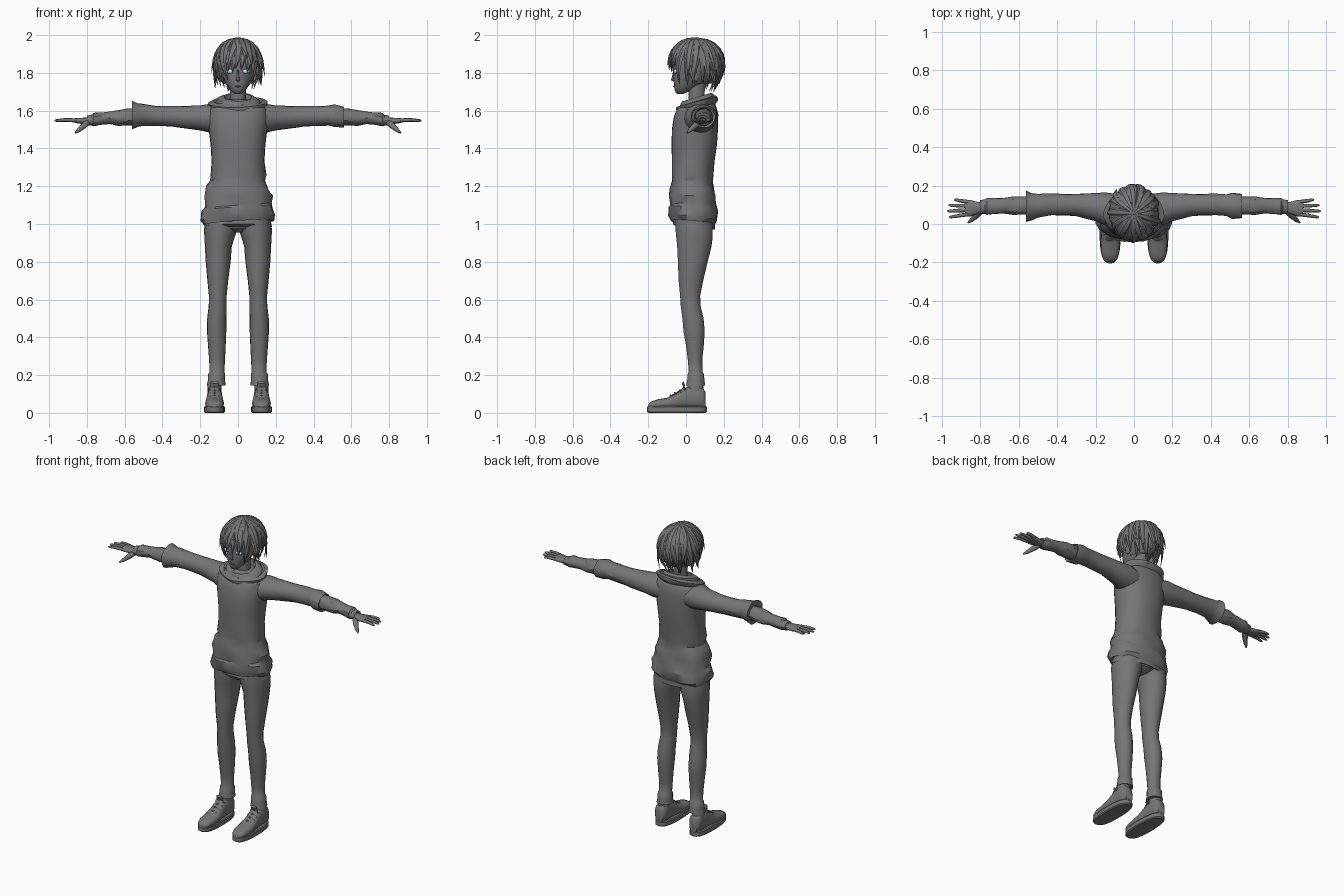
import bpy, bmesh, math, random
from mathutils import Vector as V

random.seed(4)


def colour(name, rgb):
    m = bpy.data.materials.new(name)
    m.diffuse_color = (*rgb, 1)
    return m


dark = colour("dark_grey", (.18, .18, .18))
glow = colour("pale_blue", (.55, .78, 1))


def loft(name, tubes, n=16, p=2.0, angle=40, mat=dark):
    """Skin each tube, a list of rings (centre, u axis, v axis, ripple)."""
    bm = bmesh.new()
    for rings in tubes:
        prev = first = None
        for i, (c, u, v, *amp) in enumerate(rings):
            loop = []
            for k in range(n):
                a = 2 * math.pi * k / n
                ca, sa = math.cos(a), math.sin(a)
                x = math.copysign(abs(ca) ** (2 / p), ca)
                y = math.copysign(abs(sa) ** (2 / p), sa)
                r = 1 + (amp[0] * math.sin(5 * a + 1.7 * i) if amp else 0)
                loop.append(bm.verts.new(V(c) + r * (V(u) * x + V(v) * y)))
            if prev:
                for k in range(n):
                    j = (k + 1) % n
                    bm.faces.new((prev[k], prev[j], loop[j], loop[k]))
            else:
                first = loop
            prev = loop
        bm.faces.new(first[::-1])
        bm.faces.new(prev)
    bmesh.ops.recalc_face_normals(bm, faces=bm.faces)
    return finish(name, bm, angle, mat)


def finish(name, bm, angle=40, mat=dark):
    me = bpy.data.meshes.new(name)
    bm.to_mesh(me)
    bm.free()
    ob = bpy.data.objects.new(name, me)
    bpy.context.collection.objects.link(ob)
    me.materials.append(mat)
    bpy.ops.object.select_all(action='DESELECT')
    ob.select_set(True)
    bpy.context.view_layer.objects.active = ob
    bpy.ops.object.shade_smooth_by_angle(angle=math.radians(angle))
    return ob


def blob(name, c, r, mat=dark):
    bm = bmesh.new()
    bmesh.ops.create_uvsphere(bm, u_segments=12, v_segments=8, radius=1)
    for v in bm.verts:
        v.co = V(c) + V((v.co.x * r[0], v.co.y * r[1], v.co.z * r[2]))
    return finish(name, bm, 60, mat)


def zring(z, cx, cy, rx, ry, amp=0, tu=0, tv=0):
    return ((cx, cy, z), (rx, 0, tu), (0, ry, tv), amp)


def xring(s, x, y, z, ry, rz, amp=0):
    return ((s * x, y, z), (0, ry, 0), (0, 0, rz), amp)


def pipe(pts, radii):
    """Rings of a round tapering tube along a path."""
    pts = [V(q) for q in pts]
    out = []
    for i, q in enumerate(pts):
        t = (pts[min(i + 1, len(pts) - 1)] - pts[max(i - 1, 0)]).normalized()
        u = t.cross(V((0, 0, 1)) if abs(t.z) < .9 else V((0, 1, 0))).normalized()
        out.append((q, u * radii[i], t.cross(u) * radii[i]))
    return out


# hooded top with a baggy, rippled hem
loft("sweater_body", [[
    zring(1.04, 0, .04, .15, .10), zring(1.005, 0, .035, .185, .115, .04, .012, -.012),
    zring(1.03, 0, .038, .196, .128, .04, .012, -.015),
    zring(1.08, 0, .038, .187, .130, .04, .01, -.01),
    zring(1.10, 0, .036, .176, .122, .03, .012), zring(1.15, 0, .034, .180, .122, .04),
    zring(1.19, 0, .033, .165, .116, .04, -.012), zring(1.23, 0, .032, .145, .108, .03),
    zring(1.26, 0, .034, .148, .110, .025), zring(1.33, 0, .038, .140, .113),
    zring(1.42, 0, .044, .145, .120), zring(1.50, 0, .047, .155, .122),
    zring(1.57, 0, .052, .165, .116), zring(1.61, 0, .058, .158, .105),
    zring(1.635, 0, .065, .125, .09), zring(1.66, 0, .07, .07, .06)]], 28, 2.3, 28)
loft("undershirt_hem", [[zring(1.06, 0, .045, .16, .105),
                         zring(.985, 0, .042, .178, .112, .015, 0, -.015),
                         zring(.985, 0, .042, .14, .09)]], 24, 2.3)
loft("trouser_seat", [[zring(.955, 0, .045, .03, .06), zring(.975, 0, .045, .09, .09),
                       zring(1.06, 0, .043, .15, .10)]], 20)

# lowered hood gathered round the neck, dipping at the front
loft("hood", [[
    zring(1.60, 0, .058, .120, .095, 0, 0, .03), zring(1.625, 0, .060, .150, .110, .02, 0, .03),
    zring(1.645, 0, .060, .158, .110, .03, .004, .028), zring(1.652, 0, .060, .130, .098, .02, 0, .028),
    zring(1.643, 0, .060, .118, .092, 0, 0, .028), zring(1.66, 0, .062, .110, .090, .03, -.004, .024),
    zring(1.672, 0, .06, .085, .077, .03, 0, .022), zring(1.672, 0, .06, .072, .065, 0, 0, .02),
    zring(1.64, 0, .06, .055, .052)]], 28, 2, 35)

# sleeves: the two open ends differ slightly
ends = {-1: [(.50, .095, 1.578, .062, .058), (.53, .09, 1.575, .07, .062, .03),
             (.56, .09, 1.575, .081, .075, .03)],
        1: [(.48, .098, 1.574, .056, .053), (.51, .095, 1.572, .068, .060, .03),
            (.56, .092, 1.565, .063, .055, .03)]}
for s in (-1, 1):
    side = "left" if s > 0 else "right"
    shared = [(.08, .065, 1.555, .09, .075), (.15, .078, 1.56, .086, .076),
              (.20, .088, 1.562, .073, .066, .01), (.30, .10, 1.566, .058, .058, .03),
              (.36, .10, 1.57, .056, .054, .03), (.43, .10, 1.572, .056, .053, .04)]
    cuff = [(.555, .093, 1.568, .05, .046), (.52, .093, 1.568, .04, .04)]
    loft(side + "_sleeve", [[xring(s, *q) for q in shared + ends[s] + cuff]], 16, 2, 30)
    loft(side + "_forearm", [[xring(s, *q) for q in [
        (.50, .094, 1.568, .044, .042), (.58, .094, 1.567, .047, .045, .04),
        (.63, .096, 1.562, .048, .043, .05), (.68, .096, 1.562, .04, .033, .04),
        (.73, .093, 1.557, .042, .033, .05), (.765, .09, 1.553, .044, .036, .03),
        (.775, .09, 1.55, .038, .029), (.80, .088, 1.548, .036, .027),
        (.795, .088, 1.548, .025, .018)]]], 14, 2, 30)
    loft(side + "_palm", [[xring(s, *q) for q in [
        (.775, .088, 1.547, .024, .018), (.81, .084, 1.545, .030, .018),
        (.85, .082, 1.547, .043, .014), (.878, .083, 1.549, .043, .010)]]], 12, 2.4, 50)
    # fingers fan out from the knuckles, thumb drops forward
    digits = [pipe([(s * .865, y0, 1.549), (s * (.865 + L * .5), (y0 + y1) / 2, 1.551),
                    (s * (.865 + L * .92), y1, 1.548), (s * (.865 + L), y1, 1.547)],
                   (.0105, .0095, .007, .003))
              for y0, y1, L in [(.050, .036, .095), (.072, .067, .106),
                                (.094, .097, .098), (.115, .126, .07)]]
    digits.append(pipe([(s * .795, .072, 1.54), (s * .822, .042, 1.515),
                        (s * .845, .020, 1.495), (s * .862, .007, 1.482)],
                       (.018, .016, .011, .004)))
    loft(side + "_fingers", digits, 8, 2, 50)

    # trouser leg with a turned cuff
    loft(side + "_trouser_leg", [[zring(z, s * cx, cy, rx, ry) for z, cx, cy, rx, ry in [
        (1.08, .085, .04, .08, .095), (.97, .092, .043, .088, .10), (.93, .098, .045, .08, .098),
        (.88, .104, .044, .071, .092), (.80, .105, .036, .066, .08), (.70, .107, .026, .055, .066),
        (.62, .107, .022, .047, .054), (.57, .108, .024, .047, .053), (.50, .112, .037, .051, .057),
        (.43, .113, .043, .051, .057), (.36, .112, .047, .047, .048), (.28, .111, .048, .042, .039),
        (.215, .111, .051, .039, .037), (.205, .113, .052, .045, .044), (.175, .114, .052, .045, .046),
        (.145, .115, .051, .050, .051), (.145, .115, .051, .035, .036)]]], 18, 2, 45)

    # shoe: sole, upper, ankle, tongue and laces
    fx = s * .124
    loft(side + "_shoe_sole", [[zring(z, fx, -.048, rx, ry) for z, rx, ry in [
        (0, .050, .150), (.006, .055, .158), (.030, .055, .158), (.036, .050, .152)]]], 24, 2.6, 35)
    loft(side + "_shoe_upper", [[((fx, y, .02 + h / 2), (w, 0, 0), (0, 0, h / 2))
                                 for y, w, h in [
        (-.198, .020, .025), (-.185, .036, .040), (-.15, .047, .052), (-.10, .050, .060),
        (-.06, .047, .078), (-.02, .042, .104), (.01, .040, .120), (.06, .040, .126),
        (.09, .037, .115), (.103, .026, .09)]]], 16, 2.5, 50)
    loft(side + "_ankle", [[zring(.09, fx, .05, .038, .045), zring(.15, fx, .05, .037, .043),
                            zring(.20, s * .113, .05, .034, .036)]], 14)
    loft(side + "_shoe_tongue", [[((fx, y, z), (w, 0, 0), (0, .004, .006)) for y, z, w in [
        (-.09, .084, .018), (-.04, .112, .022), (-.008, .138, .024), (-.018, .162, .02)]]], 8, 3)
    loft(side + "_shoe_laces", [pipe([(fx - .032, y + .008, z - .014), (fx, y, z),
                                      (fx + .032, y + .008, z - .014)], (.005,) * 3)
                                for y, z in [(-.082, .093), (-.058, .106),
                                             (-.034, .12), (-.012, .137)]], 6)

# head and neck
loft("neck", [[zring(1.60, 0, .065, .05, .05), zring(1.68, 0, .055, .042, .042),
               zring(1.76, 0, .06, .045, .05)]], 14)
loft("head", [[zring(z, 0, cy, rx, ry) for z, cy, rx, ry in [
    (1.688, -.032, .012, .014), (1.694, -.027, .024, .026), (1.712, -.012, .042, .050),
    (1.74, .012, .063, .076), (1.775, .03, .079, .097), (1.81, .042, .088, .108),
    (1.86, .05, .091, .118), (1.91, .05, .085, .11), (1.95, .05, .055, .07)]]], 22, 2.1, 70)
loft("nose", [[zring(1.752, 0, -.055, .006, .006), zring(1.762, 0, -.066, .010, .014),
               zring(1.78, 0, -.066, .006, .008), zring(1.815, 0, -.062, .005, .006)]], 8, 2, 70)
blob("lips", (0, -.058, 1.729), (.018, .010, .006))
for s in (-1, 1):
    blob("eye", (s * .043, -.054, 1.808), (.022, .012, .012), glow)
    blob("ear", (s * .088, .05, 1.785), (.012, .022, .032))

# hair: a scalp cap with the face area cut away
C, R = V((0, .055, 1.845)), V((.118, .142, .135))
bm = bmesh.new()
bmesh.ops.create_uvsphere(bm, u_segments=24, v_segments=14, radius=1)
for v in bm.verts:
    v.co = C + V((v.co.x * R.x, v.co.y * R.y, v.co.z * R.z)) * .97
bmesh.ops.delete(bm, geom=[v for v in bm.verts if (v.co.y < .04 and v.co.z < 1.87)
                           or v.co.z < 1.735], context='VERTS')
finish("hair_cap", bm, 60)


def lock(a, tip, scale, width, flare, twist):
    """Ridged tapering strand from the crown over the skull to its tip height."""
    pts, rings = [], []
    for i in range(8):
        t = i / 7
        h = 1 - (1 - (tip - C.z) / R.z) * t ** 1.5
        r = math.sqrt(max(0, 1 - h * h)) if h > 0 else 1 - .28 * h * h
        b = a + twist * t * t
        out = V((math.sin(b), -math.cos(b), 0))
        k = r * scale + flare * t ** 4
        pts.append(C + V((out.x * R.x * k, out.y * R.y * k, h * R.z * (1 + (scale - 1) * .6))))
    for i, q in enumerate(pts):
        tan = (pts[min(i + 1, 7)] - pts[max(i - 1, 0)]).normalized()
        u = tan.cross((q - C).normalized()).normalized()
        w = width * (.35, .7, .95, 1, .95, .75, .42, .04)[i]
        rings.append((q, u * w, u.cross(tan) * max(w * .42, .001)))
    return rings


locks = []
for count, scale, width, lift, off in [(22, .99, .027, 0, 0), (17, 1.03, .025, .025, .15),
                                       (13, 1.06, .022, .07, .3)]:
    for i in range(count):
        a = 2 * math.pi * i / count + off + random.uniform(-.06, .06)
        f = math.cos(a)
        base = 1.803 if f > .62 else 1.725 if f > -.3 else 1.705
        flare = random.uniform(0, .05) if f > .6 else random.uniform(-.06, .06) \
            if f < -.6 else random.uniform(.0, .3)
        locks.append(lock(a, base + lift + random.uniform(-.012, .02),
                          scale + random.uniform(-.02, .01), width, flare,
                          random.uniform(-.3, .5)))
loft("hair_locks", locks, 6, 2, 25)
